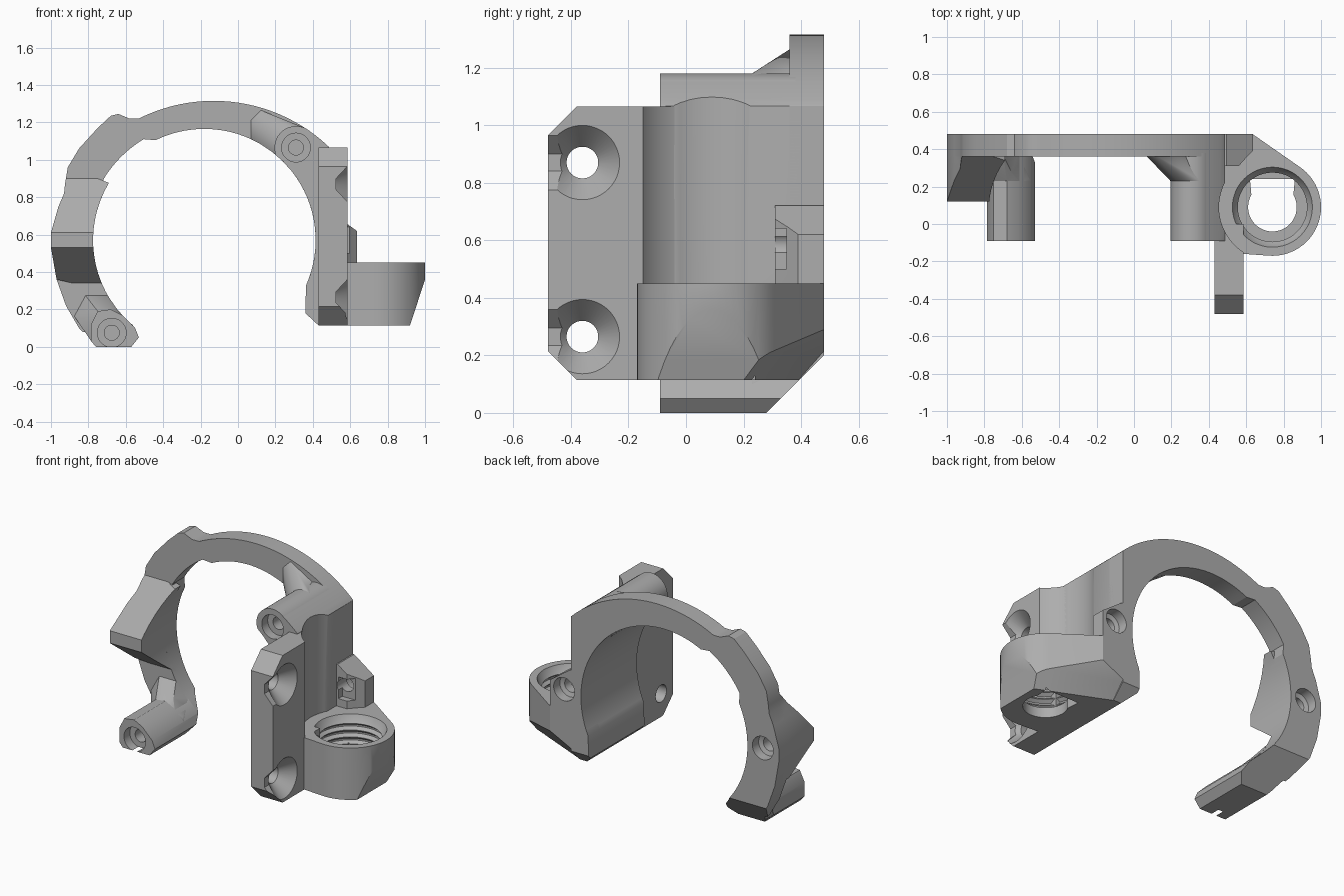
import bpy, bmesh, math
from mathutils import Vector

cube = bpy.data.objects.get("Cube")
if cube:
    bpy.data.objects.remove(cube, do_unlink=True)

grey = bpy.data.materials.new("neutral grey")
grey.use_nodes = True
tone = (0.42, 0.42, 0.42, 1)
grey.diffuse_color = tone
grey.node_tree.nodes["Principled BSDF"].inputs["Base Color"].default_value = tone

PLACE = {"X": lambda a, b, t: (t, a, b),
         "Y": lambda a, b, t: (a, t, b),
         "Z": lambda a, b, t: (a, b, t)}


def finish(name, bm):
    bmesh.ops.recalc_face_normals(bm, faces=bm.faces)
    mesh = bpy.data.meshes.new(name)
    bm.to_mesh(mesh)
    bm.free()
    mesh.materials.append(grey)
    ob = bpy.data.objects.new(name, mesh)
    bpy.context.collection.objects.link(ob)
    return ob


def arc(cx, cy, r, start, end, n):
    angles = [math.radians(start + (end - start) * i / n) for i in range(n + 1)]
    return [(cx + r * math.cos(a), cy + r * math.sin(a)) for a in angles]


def circle(cx, cy, r, n=48):
    return arc(cx, cy, r, 0, 360, n)[:-1]


def loft(name, rings, axis):
    """Skin a stack of equal rings, each given as (points, position on axis)."""
    bm = bmesh.new()
    loops = [[bm.verts.new(PLACE[axis](a, b, t)) for a, b in pts] for pts, t in rings]
    for low, high in zip(loops, loops[1:]):
        for i in range(len(low)):
            j = (i + 1) % len(low)
            bm.faces.new((low[i], low[j], high[j], high[i]))
    bm.faces.new(loops[0])
    bm.faces.new(loops[-1])
    return finish(name, bm)


def prism(name, pts, axis, lo, hi):
    return loft(name, [(pts, lo), (pts, hi)], axis)


def lathe(name, centre, steps, axis):
    return loft(name, [(circle(*centre, r), t) for t, r in steps], axis)


def hull(name, rings, axis):
    bm = bmesh.new()
    for pts, t in rings:
        for a, b in pts:
            bm.verts.new(PLACE[axis](a, b, t))
    out = bmesh.ops.convex_hull(bm, input=bm.verts)
    bmesh.ops.delete(bm, geom=list(set(out["geom_interior"])), context="VERTS")
    bmesh.ops.dissolve_limit(bm, angle_limit=0.01, verts=bm.verts, edges=bm.edges)
    return finish(name, bm)


def half_space(name, point, normal):
    """Large block covering everything beyond a plane."""
    bm = bmesh.new()
    bmesh.ops.create_cube(bm, size=4)
    n = Vector(normal).normalized()
    bm.transform(n.to_track_quat("Z", "Y").to_matrix().to_4x4())
    bmesh.ops.translate(bm, verts=bm.verts, vec=Vector(point) + n * 2)
    return finish(name, bm)


def cut(ob, cutters):
    for c in cutters:
        mod = ob.modifiers.new("cut", "BOOLEAN")
        mod.operation, mod.solver, mod.object = "DIFFERENCE", "EXACT", c
    dg = bpy.context.evaluated_depsgraph_get()
    mesh = bpy.data.meshes.new_from_object(ob.evaluated_get(dg))
    ob.modifiers.clear()
    ob.data = mesh
    mesh.polygons.foreach_set("use_smooth", [True] * len(mesh.polygons))
    mesh.set_sharp_from_angle(angle=math.radians(28))


# Shared curves
CX, CZ, R = -0.18, 0.57, 0.595
SX, SY = 0.74, 0.09
foot = [(0.36, 0.18), (0.43, 0.115), (0.485, 0.115), (0.487, 1.067)]
tip = [(-0.76, 0), (-0.57, 0), (-0.53, 0.05), (-0.55, 0.1)]
left_low = [(-1, 0.61), (-1, 0.53), (-0.97, 0.36), (-0.92, 0.22), (-0.85, 0.1)]
left_high = [(-0.91, 0.96), (-0.925, 0.87), (-0.93, 0.82), (-0.96, 0.75)]

# Open ring plate at the back
inner = (arc(CX, CZ, R, 222, 154, 14) + arc(CX, CZ, 0.63, 149, 121, 8)
         + arc(CX, CZ, R, 116, -24, 36))
shoulder = [(-0.58, 1.22), (-0.64, 1.245), (-0.68, 1.235), (-0.75, 1.17), (-0.85, 1.06)]
outer = arc(-0.13, 0.421, 0.894, 46.5, 116.6, 24) + shoulder + left_high + left_low
ring = prism("ring_plate", tip + inner + foot + outer, "Y", 0.36, 0.48)

# Curved wall reaching forward from the ring
wall_pts = (arc(CX, CZ, R, 43.6, -24, 24) + foot
            + arc(-0.13, 0.421, 0.894, 46.5, 55, 4) + [(0.31, 1.12)])
wall = prism("curved_wall", wall_pts, "Y", -0.09, 0.48)

# Upright mounting plate with clipped corners
plate = prism("mounting_plate", [(-0.38, 0.115), (0, 0.115), (0, 1.065), (-0.38, 1.065),
                                 (-0.48, 0.965), (-0.48, 0.215)], "X", 0.43, 0.585)

# Threaded socket with its gusset
socket = hull("threaded_socket",
              [(circle(SX, SY, 0.26, 64) + [(0.635, 0.48), (0.45, 0.48), (0.45, -0.15)], z)
               for z in (0.115, 0.45)], "Z")

# Screw lug above the socket
lug = prism("rear_lug", [(0.44, 0.48), (0.635, 0.48), (0.635, 0.39), (0.6, 0.355),
                         (0.56, 0.31), (0.44, 0.31)], "Z", 0.44, 0.72)

# Upper and lower screw bosses with flared roots
upper = circle(0.31, 1.065, 0.115)
upper_boss = prism("upper_boss", upper, "Y", -0.09, 0.38)
upper_root = hull("upper_boss_root", [(upper, 0.23), (
    [(0.06, 1.12), (0.06, 1.22), (0.11, 1.27), (0.4, 1.1), (0.3, 0.97)], 0.37)], "Y")
lower = tip + [(-0.62, 0.17), (-0.68, 0.2), (-0.75, 0.19), (-0.785, 0.12), (-0.785, 0.03)]
lower_boss = prism("lower_boss", lower, "Y", -0.09, 0.38)
lower_root = hull("lower_boss_root", [(lower, 0.23), (
    tip[:1] + [(-0.88, 0.17), (-0.82, 0.28), (-0.7, 0.28), (-0.62, 0.17)], 0.37)], "Y")

# Pointed side wedge following the ring
side_arc = arc(CX, CZ, R, 207, 149, 12)
wedge = prism("side_wedge", side_arc + left_high + left_low[:3], "Y", 0.12, 0.4)

# Cutters
bore = lathe("ring_bore", (CX, CZ), [(-0.6, R), (0.6, R)], "Y")
base_bevel = half_space("base_bevel", (0, 0.28, 0), (0, 1, -1))
clearance = lathe("socket_clearance", (SX, SY), [(0.45, 0.286), (1.5, 0.286)], "Z")
wedge_top = half_space("wedge_top", (0, 0.12, 0.61), (0, -0.29, 0.24))
wedge_base = half_space("wedge_base", (0, 0.12, 0.53), (0, -0.19, -0.24))
socket_front = half_space("socket_slope", (1, 0, 0.36), (0.245, 0, -0.08))
socket_under = half_space("gusset_slope", (0.84, 0.32, 0.21), (0.496, 1.135, -1))
lug_roof = half_space("lug_roof", (0.635, 0, 0.62), (0.1, 0, 0.14))
lug_pocket = prism("lug_pocket", [(0.5, 0.5), (0.7, 0.5), (0.7, 0.64), (0.5, 0.64)],
                   "Y", 0.2, 0.35)

thread = [(0.17, 0.185)]
for i in range(5):
    z = 0.18 + i * 0.045
    thread += [(z, 0.185), (z + 0.016, 0.205), (z + 0.026, 0.205), (z + 0.042, 0.185)]
thread += [(0.42, 0.2), (0.452, 0.215)]
thread_bore = lathe("thread_bore", (SX, SY), thread[1:], "Z")
drain = lathe("drain_hole", (SX, SY), [(0, 0.13), (0.3, 0.13)], "Z")
drain_slot = prism("drain_slot", [(0.63, 0.13), (0.85, 0.13), (0.86, 0.24), (0.62, 0.24)],
                   "Z", 0, 0.3)

plate_cuts = []
for z in (0.87, 0.265):
    plate_cuts.append(lathe("countersink", (-0.36, z), [
        (0.3, 0.055), (0.5, 0.055), (0.586, 0.13), (0.7, 0.13)], "X"))
    plate_cuts.append(prism("side_access", [
        (0.525, z - 0.03), (0.59, z - 0.1), (0.59, z + 0.1), (0.525, z + 0.03)],
        "Y", -0.6, -0.37))

boss_holes = [lathe("boss_hole", c, [(-0.2, 0.077), (-0.03, 0.077), (-0.029, 0.04),
                                     (0.25, 0.04)], "Y")
              for c in ((0.31, 1.065), (-0.675, 0.075))]
rear_holes = [lathe("rear_hole", (x, 0.585), [(0.26, 0.045), (0.41, 0.045),
                                              (0.42, 0.072), (0.6, 0.08)], "Y")
              for x in (0.535, -0.885)]

# Apply the cuts
cut(ring, [base_bevel, clearance] + rear_holes)
cut(wall, [base_bevel, clearance, boss_holes[0], rear_holes[0]])
cut(plate, [clearance] + plate_cuts)
cut(socket, [base_bevel, socket_front, socket_under, bore, thread_bore, drain, drain_slot])
cut(lug, [lug_roof, lug_pocket, rear_holes[0]])
cut(upper_boss, [bore, clearance, boss_holes[0]])
cut(upper_root, [bore, clearance, boss_holes[0]])
cut(lower_boss, [base_bevel, boss_holes[1]])
cut(lower_root, [base_bevel, bore, boss_holes[1]])
cut(wedge, [wedge_top, wedge_base, rear_holes[1]])

parts = {ring, wall, plate, socket, lug, upper_boss, upper_root, lower_boss, lower_root, wedge}
for ob in list(bpy.context.collection.objects):
    if ob.type == "MESH" and ob not in parts:
        bpy.data.objects.remove(ob, do_unlink=True)
